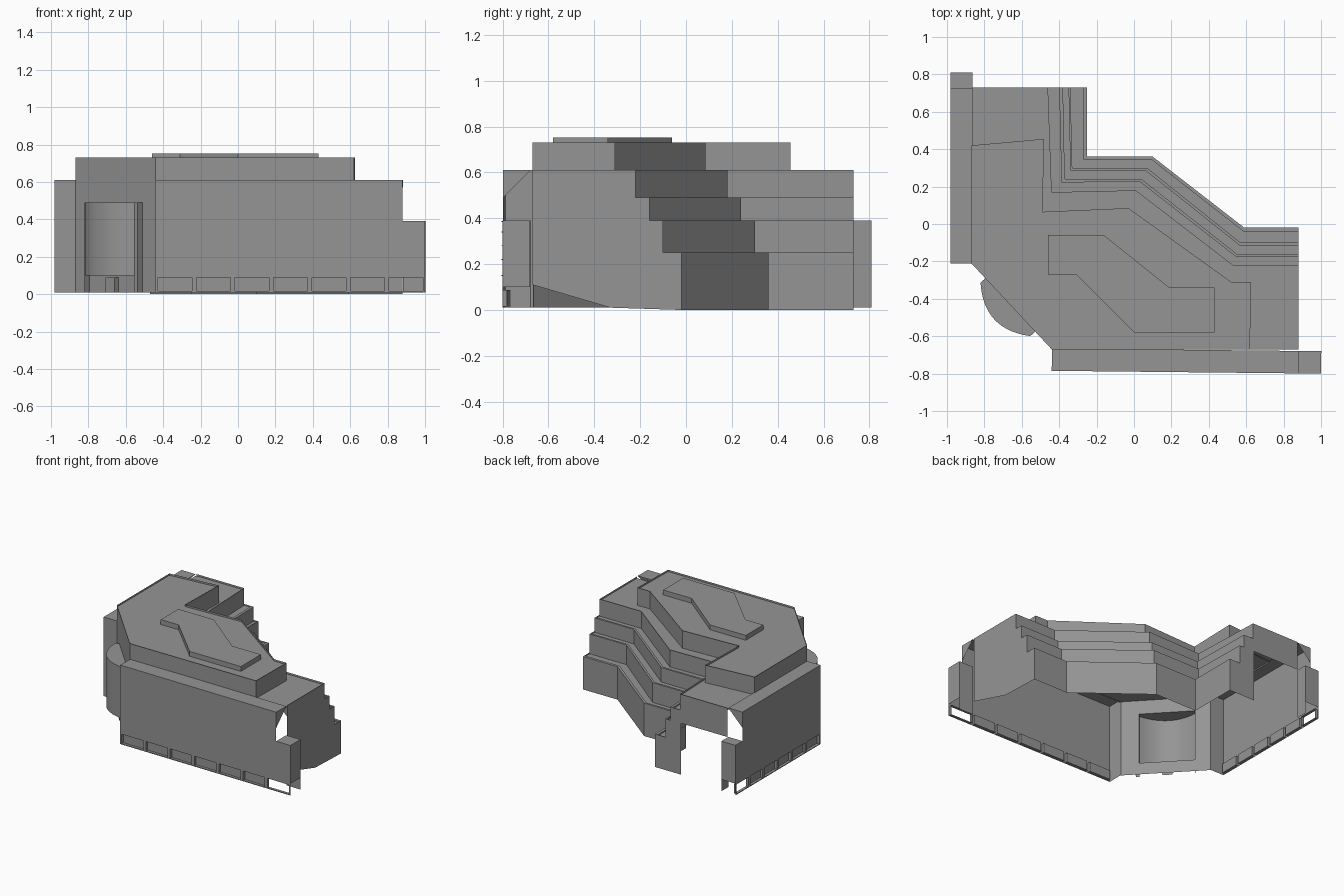
import bpy, bmesh, math
from mathutils import Vector

cube = bpy.data.objects.get("Cube")
if cube:
    bpy.data.objects.remove(cube)

grey = bpy.data.materials.new("concrete grey")
grey.use_nodes = True
grey.diffuse_color = (0.3, 0.3, 0.3, 1)
bsdf = next(n for n in grey.node_tree.nodes if n.type == 'BSDF_PRINCIPLED')
bsdf.inputs["Base Color"].default_value = (0.3, 0.3, 0.3, 1)
bsdf.inputs["Roughness"].default_value = 0.8

BASE, BAND, LEDGE, EAVE, TOP = 0.01, 0.1, 0.39, 0.61, 0.73


def build(name, polys, rim=0, smooth=False):
    """One object from a list of polygons; rim sinks the first one behind a parapet."""
    bm = bmesh.new()
    faces = [bm.faces.new([bm.verts.new(p) for p in poly]) for poly in polys]
    if rim:
        face = faces[0]
        face.normal_update()
        if face.normal.z < 0:
            face.normal_flip()
        bmesh.ops.inset_region(bm, faces=[face], thickness=rim, depth=0)
        bmesh.ops.inset_region(bm, faces=[face], thickness=0.001, depth=-0.014)
    bmesh.ops.remove_doubles(bm, verts=bm.verts, dist=0.0002)
    bmesh.ops.recalc_face_normals(bm, faces=bm.faces)
    me = bpy.data.meshes.new(name)
    bm.to_mesh(me)
    bm.free()
    me.materials.append(grey)
    for p in me.polygons:
        p.use_smooth = smooth
    ob = bpy.data.objects.new(name, me)
    bpy.context.scene.collection.objects.link(ob)
    return ob


def flat(path, z):
    return [(x, y, z) for x, y in path]


def wall(path, z0, z1, closed=False):
    pairs = list(zip(path, path[1:])) + ([(path[-1], path[0])] if closed else [])
    return [[(*a, z0), (*b, z0), (*b, z1), (*a, z1)] for a, b in pairs]


def strip(a, b, za, zb):
    return [[(*a[i], za), (*a[i + 1], za), (*b[i + 1], zb), (*b[i], zb)]
            for i in range(len(a) - 1)]


def blend(a, b, t):
    return [tuple(Vector(p).lerp(Vector(q), t)) for p, q in zip(a, b)]


# Stepped rear terraces: each edge runs from the north wing to the east wing
EDGES = [
    [(-.25, .73), (-.25, .36), (.10, .36), (.59, -.02), (.88, -.02)],
    [(-.34, .73), (-.33, .30), (.07, .30), (.57, -.10), (.88, -.10)],
    [(-.38, .73), (-.37, .24), (.04, .24), (.55, -.16), (.88, -.16)],
    [(-.46, .73), (-.44, .17), (.01, .18), (.53, -.22), (.88, -.22)],
]
LEVELS = [0, .25, .39, .49, EAVE]
for i, edge in enumerate(EDGES):
    z0, z1 = LEVELS[i], LEVELS[i + 1]
    polys = wall(edge, z0, z1)
    if i < 3:
        inner = EDGES[i + 1]
        lip = blend(edge, inner, .25)
        polys += strip(edge, lip, z1, z1) + wall(lip, z1 - .01, z1)
        polys += strip(lip, inner, z1 - .01, z1 - .01)
        polys += wall(inner, z1 - .01, z1)
    build(f"terrace_{i + 1}", polys)

# Stepped end walls of both wings
east, north = [], []
for i, edge in enumerate(EDGES):
    for z in LEVELS[i:i + 2]:
        east.append((.88, edge[-1][1], z))
        north.append((edge[0][0], .73, z))
east += [(.88, -.67, EAVE), (.88, -.67, .11), (.88, -.33, BASE)]
north += [(-.86, .73, EAVE), (-.86, .73, LEDGE), (-.47, .73, LEDGE), (-.47, .73, 0)]
build("east_end_wall", [east])
build("north_end_wall", [north])

# Lower roof with its parapet
outline = EDGES[3] + [(.88, -.67), (-.44, -.67), (-.865, -.21), (-.865, .73)]
build("lower_roof", [flat(outline, EAVE)], rim=.015)

# Upper storey and its roof
upper = [(-.87, .42), (-.48, .455), (-.49, .065), (-.03, .085), (.52, -.31),
         (.625, -.31), (.62, -.67), (-.44, -.67), (-.87, -.21)]
build("upper_storey", [flat(upper, TOP)] + wall(upper, EAVE - .02, TOP, True), rim=.022)

# Low plant room on the roof
plant = [(-.46, -.06), (-.46, -.27), (-.31, -.27), (0, -.58), (.43, -.58),
         (.43, -.34), (.19, -.34), (-.16, -.06)]
build("plant_room", [flat(plant, .753)] + wall(plant, TOP - .016, .753, True))


def facade(name, start, end, depth, cap_at_end, bays):
    """Street front: bays at the foot, plain wall, lower stub beyond the upper wall."""
    start, end = Vector(start), Vector(end)
    length = (end - start).length
    u = (end - start).normalized()
    n = Vector((u.y, -u.x))

    def at(s, out, z):
        p = start + u * s + n * out
        return (p.x, p.y, z)

    def panel(s0, s1, z0, z1, out=0):
        return [at(s0, out, z0), at(s1, out, z0), at(s1, out, z1), at(s0, out, z1)]

    def shelf(s0, s1, z):
        return [at(s0, 0, z), at(s1, 0, z), at(s1, -depth, z), at(s0, -depth, z)]

    def side(s, z0, z1):
        return [at(s, 0, z0), at(s, -depth, z0), at(s, -depth, z1), at(s, 0, z1)]

    stub = .12 if cap_at_end else .085
    lo, hi = (0, length - stub) if cap_at_end else (stub, length)
    tip, shut = (length, 0) if cap_at_end else (0, length)
    step = hi if cap_at_end else lo
    a, b = sorted((step, tip))
    polys = [panel(0, length, BAND, LEDGE), panel(lo, hi, LEDGE, EAVE),
             shelf(lo, hi, EAVE), shelf(a, b, LEDGE),
             side(tip, BAND, LEDGE), side(shut, BASE, EAVE),
             panel(a, b, BASE, LEDGE, -depth),
             [at(step, 0, EAVE), at(step, -depth, EAVE), at(step, 0, .49)]]
    build(name + "_wall", polys)

    # Recessed bays between piers at street level
    polys = []
    w = length / bays
    pier, head, sill, back = .012, BAND - .012, BASE + .006, -.02
    for i in range(bays):
        s0, s1 = i * w, (i + 1) * w
        p0, p1 = s0 + pier, s1 - pier
        polys += [panel(s0, p0, BASE, BAND), panel(p1, s1, BASE, BAND),
                  panel(p0, p1, head, BAND), panel(p0, p1, BASE, sill)]
        for s in (p0, p1):
            polys.append([at(s, 0, sill), at(s, back, sill), at(s, back, head), at(s, 0, head)])
        for z in (sill, head):
            polys.append([at(p0, 0, z), at(p1, 0, z), at(p1, back, z), at(p0, back, z)])
        if i != (bays - 1 if cap_at_end else 0):
            polys.append(panel(p0, p1, sill, head, back))
    build(name + "_street_bays", polys)

    # Thin string courses and short mullions between them
    polys = []
    rows = [.15, .22, .28, .34, .385]
    for k, z in enumerate(rows):
        polys.append(panel(.01, length - .01, z - .002, z + .002, .004))
        for i in range(bays):
            s = (i + .3 + .17 * (k % 3)) * w
            polys.append(panel(s, s + .004, z - .035, z, .004))
    build(name + "_string_courses", polys)


facade("front", (-.44, -.785), (1, -.8), .12, True, 7)
facade("west", (-.982, .81), (-.982, -.21), .118, False, 6)

# Diagonal corner wall, opened for the curved entrance bay
A, B = Vector((-.87, -.21)), Vector((-.44, -.67))
along = (B - A).normalized()
out = Vector((along.y, -along.x))
span = (B - A).length


def corner(s, z, o=0):
    p = A + along * s + out * o
    return (p.x, p.y, z)


def corner_panel(s0, s1, z0, z1, o=0):
    return [corner(s0, z0, o), corner(s1, z0, o), corner(s1, z1, o), corner(s0, z1, o)]


L, R, HEAD = .11, .50, .49
build("corner_wall", [corner_panel(0, L, BASE, EAVE), corner_panel(R, span, BASE, EAVE),
                      corner_panel(L, R, HEAD, EAVE), corner_panel(L, R, BASE, BAND)])

# Curved entrance bay with jambs, head and foot
N = 14
arc = [(L + (R - L) * i / N, .035 + .08 * (1 - (2 * i / N - 1) ** 2)) for i in range(N + 1)]
build("entrance_bay", [[corner(s, BAND, o), corner(t, BAND, q), corner(t, HEAD, q), corner(s, HEAD, o)]
                       for (s, o), (t, q) in zip(arc, arc[1:])], smooth=True)
foot = [(L, 0)] + arc + [(R, 0)]
build("entrance_head", [[corner(s, HEAD, o) for s, o in foot]])
build("entrance_foot", [[corner(s, BAND, o) for s, o in foot]])
jambs = []
for s in (L, R):
    jambs.append([corner(s, BASE, 0), corner(s, BASE, .035), corner(s, HEAD, .035), corner(s, HEAD, 0)])
jambs.append(corner_panel(R, R + .025, BASE, HEAD, .035))
jambs.append([corner(R + .025, z, o) for z, o in ((BASE, 0), (BASE, .035), (HEAD, .035), (HEAD, 0))])
build("entrance_jambs", jambs)

# Door under the bay
mid = (L + R) / 2
door = [(mid - .035, 0), (mid - .035, .03), (mid + .035, .03), (mid + .035, 0)]
build("entrance_door", [[corner(s, z, o) for s, o, z in ((a[0], a[1], BASE), (b[0], b[1], BASE),
                         (b[0], b[1], .09), (a[0], a[1], .09))] for a, b in zip(door, door[1:])]
      + [[corner(s, .09, o) for s, o in door]])
